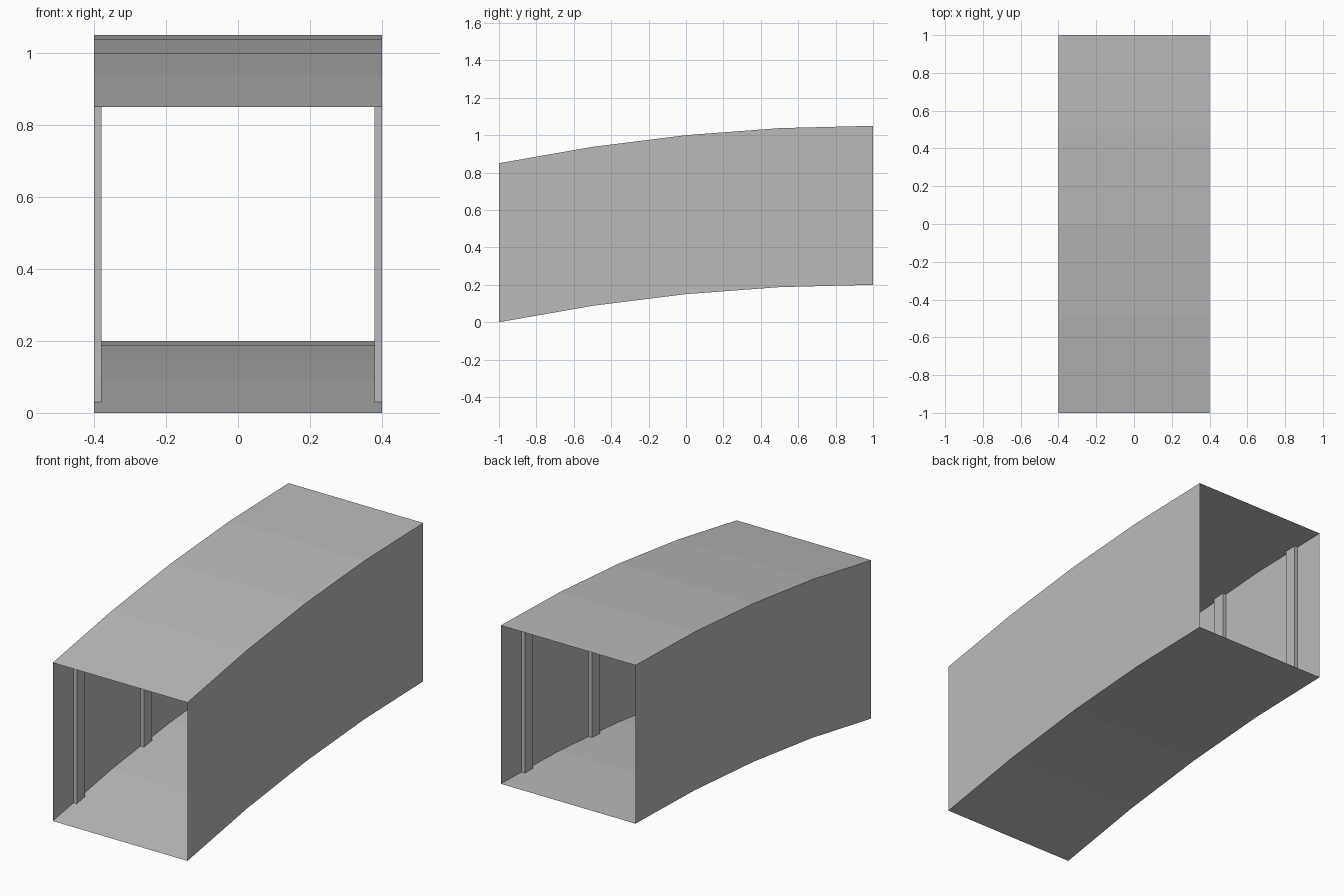
import bpy
import bmesh

cube = bpy.data.objects.get("Cube")
if cube:
    bpy.data.objects.remove(cube, do_unlink=True)

HALF_WIDTH = 0.4
HEIGHT = 0.85
STATIONS = [-1, -0.5, 0, 0.5, 1]

grey = bpy.data.materials.new("plain grey")
grey.use_nodes = True
colour = (0.5, 0.5, 0.5, 1)
grey.diffuse_color = colour
grey.node_tree.nodes["Principled BSDF"].inputs["Base Color"].default_value = colour


def curve(y):
    # Floor height at a station
    return 0.2 - 0.05 * (1 - y) ** 2


def floor_height(y):
    # Height on the faceted floor between stations
    for a, b in zip(STATIONS, STATIONS[1:]):
        if a <= y <= b:
            return curve(a) + (curve(b) - curve(a)) * (y - a) / (b - a)


def finish(name, bm):
    bmesh.ops.recalc_face_normals(bm, faces=bm.faces)
    mesh = bpy.data.meshes.new(name)
    bm.to_mesh(mesh)
    bm.free()
    mesh.materials.append(grey)
    obj = bpy.data.objects.new(name, mesh)
    bpy.context.collection.objects.link(obj)


def sweep(name, x0, x1, ys, capped):
    # Rectangular tube following the floor and ceiling
    bm = bmesh.new()
    rings = []
    for y in ys:
        z = floor_height(y)
        corners = [(x0, z), (x1, z), (x1, z + HEIGHT), (x0, z + HEIGHT)]
        rings.append([bm.verts.new((x, y, h)) for x, h in corners])
    for a, b in zip(rings, rings[1:]):
        for i in range(4):
            j = (i + 1) % 4
            bm.faces.new((a[i], a[j], b[j], b[i]))
    if capped:
        bm.faces.new(rings[0])
        bm.faces.new(rings[-1])
    finish(name, bm)


# Open-ended curved passage of thin sheets
sweep("passage_shell", -HALF_WIDTH, HALF_WIDTH, STATIONS, False)

# Four shallow upright ribs along each inner wall
for side, label in ((-1, "right"), (1, "left")):
    wall, inner = sorted((side * HALF_WIDTH, side * (HALF_WIDTH - 0.02)))
    for number, y in enumerate((-0.79, -0.22, 0.22, 0.79), 1):
        sweep(f"{label}_wall_rib_{number}", wall, inner, [y - 0.035, y + 0.035], True)
